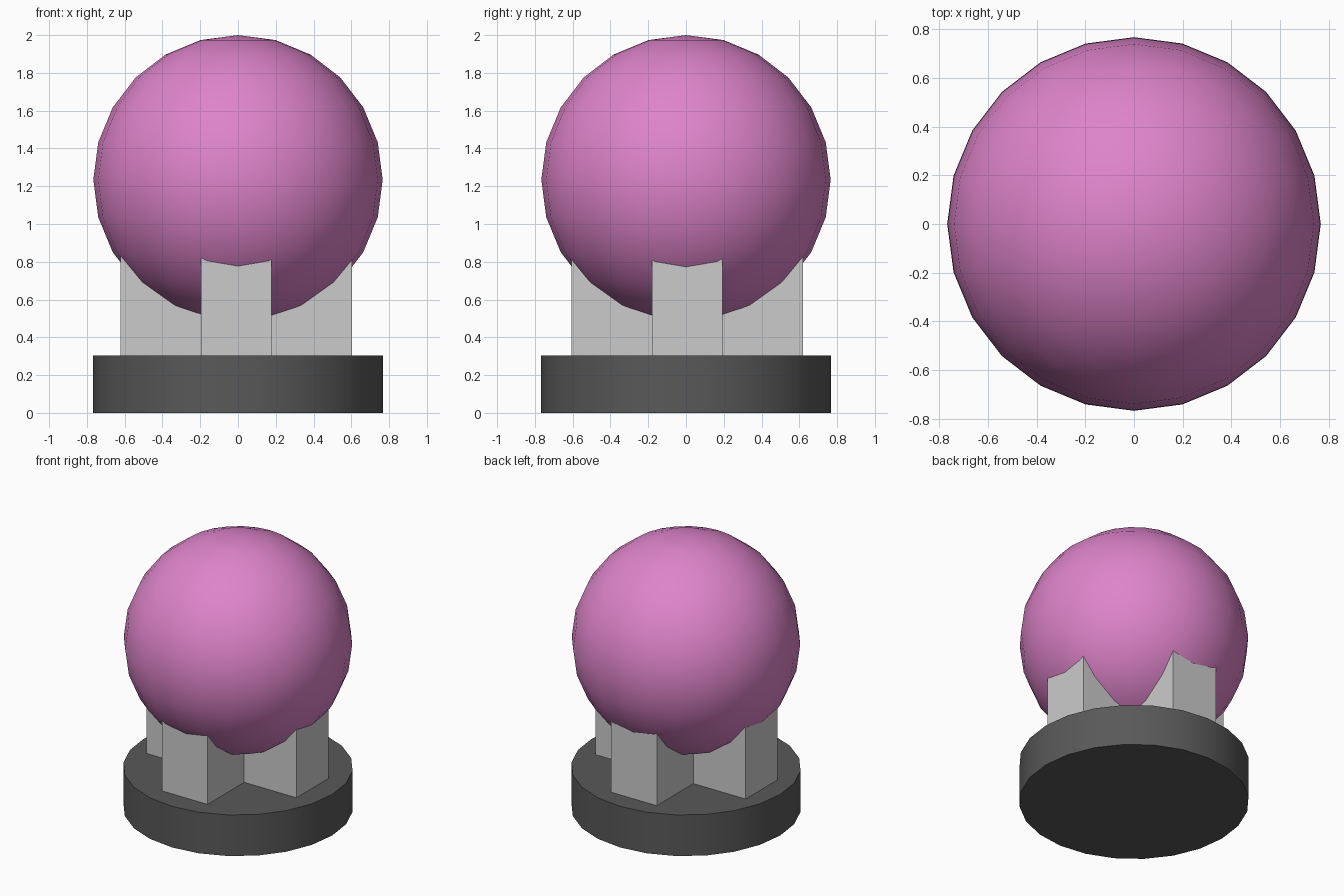
import bpy, bmesh

if "Cube" in bpy.data.objects:
    bpy.data.objects.remove(bpy.data.objects["Cube"])

BASE_R, BASE_H = 0.768, 0.303
BALL_R, BALL_Z = 0.766, 1.234
CX, CY = -0.009, 0.006          # the support sits slightly off centre
HALF, REACH = 0.186, 0.6125     # arm half width and arm reach


def paint(obj, name, color):
    mat = bpy.data.materials.new(name)
    mat.diffuse_color = (*color, 1)
    mat.use_nodes = True
    mat.node_tree.nodes["Principled BSDF"].inputs["Base Color"].default_value = mat.diffuse_color
    obj.data.materials.append(mat)


# Round base
bpy.ops.mesh.primitive_cylinder_add(vertices=24, radius=BASE_R, depth=BASE_H,
                                    location=(0, 0, BASE_H / 2))
base = bpy.context.object
base.name = "round_base"
bpy.ops.object.shade_smooth_by_angle()
paint(base, "dark_grey", (0.1, 0.1, 0.1))

# Ball
bpy.ops.mesh.primitive_uv_sphere_add(segments=24, ring_count=12, radius=BALL_R,
                                     location=(0, 0, BALL_Z))
ball = bpy.context.object
ball.name = "ball"
bpy.ops.object.shade_smooth()
paint(ball, "pink", (0.73, 0.23, 0.59))

# Cross-shaped support: plus profile pulled up into the ball
quarter = [(REACH, -HALF), (REACH, HALF), (HALF, HALF)]
profile = []
for _ in range(4):
    profile += quarter
    quarter = [(-y, x) for x, y in quarter]

bm = bmesh.new()
face = bm.faces.new([bm.verts.new((x + CX, y + CY, BASE_H)) for x, y in profile])
top = bmesh.ops.extrude_face_region(bm, geom=[face])
bmesh.ops.translate(bm, vec=(0, 0, 0.7),
                    verts=[g for g in top["geom"] if isinstance(g, bmesh.types.BMVert)])
bmesh.ops.recalc_face_normals(bm, faces=bm.faces)
mesh = bpy.data.meshes.new("cross_support")
bm.to_mesh(mesh)
bm.free()
cross = bpy.data.objects.new("cross_support", mesh)
bpy.context.collection.objects.link(cross)

# Hollow the support so the ball rests in it
cut = cross.modifiers.new("ball_seat", "BOOLEAN")
cut.operation = "DIFFERENCE"
cut.solver = "EXACT"
cut.object = ball
bpy.ops.object.select_all(action="DESELECT")
bpy.context.view_layer.objects.active = cross
cross.select_set(True)
bpy.ops.object.modifier_apply(modifier=cut.name)
cross.data.materials.clear()
bpy.ops.object.shade_flat()
